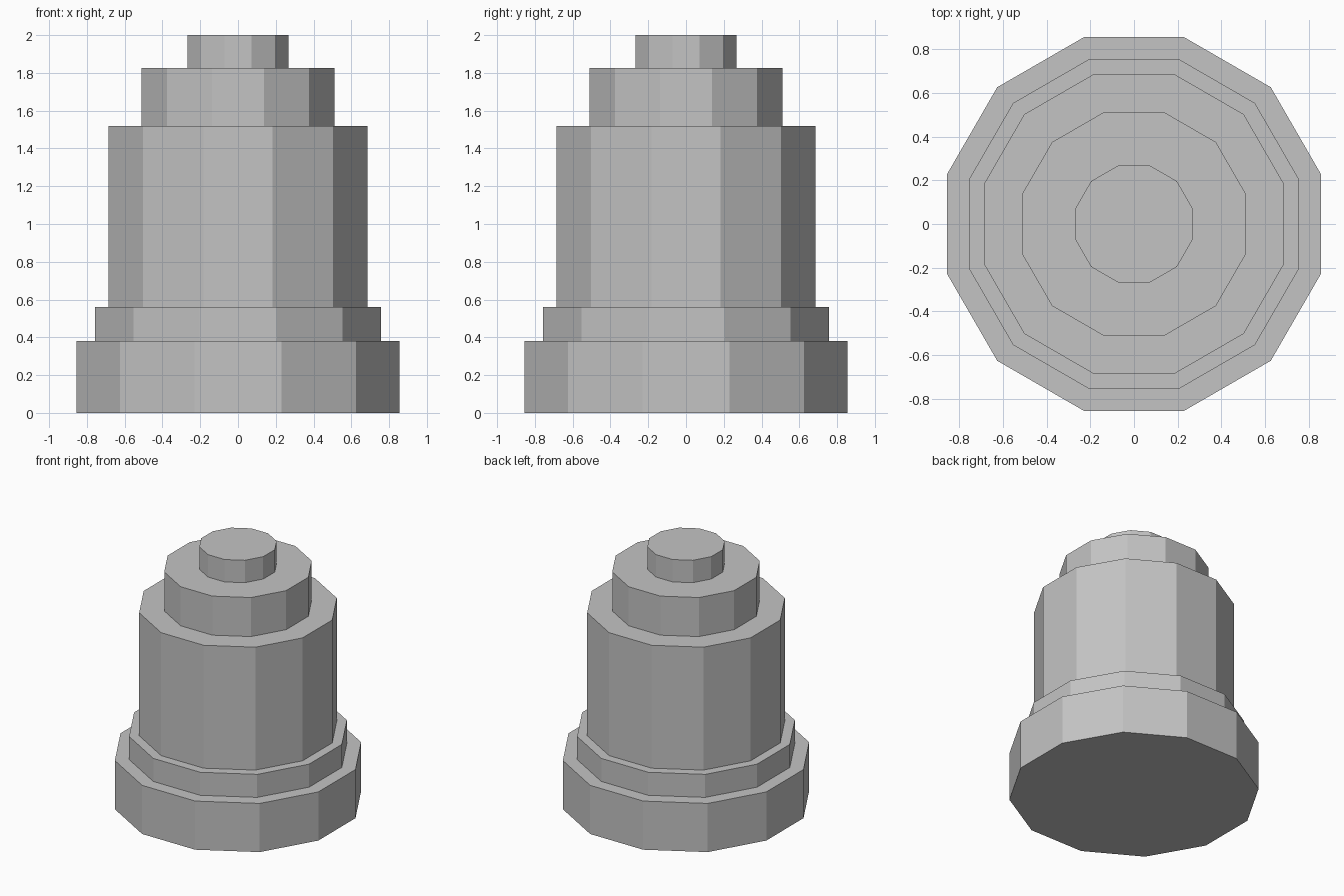
import bpy
import math

if "Cube" in bpy.data.objects:
    bpy.data.objects.remove(bpy.data.objects["Cube"], do_unlink=True)

SIDES = 12

# One plain grey for the whole model
grey = bpy.data.materials.new("light_grey")
grey.use_nodes = True
colour = (0.55, 0.55, 0.55, 1)
grey.diffuse_color = colour
grey.node_tree.nodes["Principled BSDF"].inputs["Base Color"].default_value = colour


def tier(name, half_width, bottom, top):
    """Upright twelve-sided prism with flats facing the axes."""
    bpy.ops.mesh.primitive_cylinder_add(
        vertices=SIDES,
        radius=half_width / math.cos(math.pi / SIDES),
        depth=top - bottom,
        location=(0, 0, (bottom + top) / 2),
        rotation=(0, 0, math.pi / SIDES))
    obj = bpy.context.object
    obj.name = name
    obj.data.materials.append(grey)
    bpy.ops.object.shade_flat()


# Stacked tiers from the ground up: name, half width, top height
tiers = [
    ("base_flange", 0.855, 0.38),
    ("base_step", 0.756, 0.56),
    ("main_body", 0.686, 1.52),
    ("shoulder", 0.512, 1.825),
    ("top_knob", 0.268, 2.0),
]
bottom = 0
for name, half_width, top in tiers:
    tier(name, half_width, bottom, top)
    bottom = top
